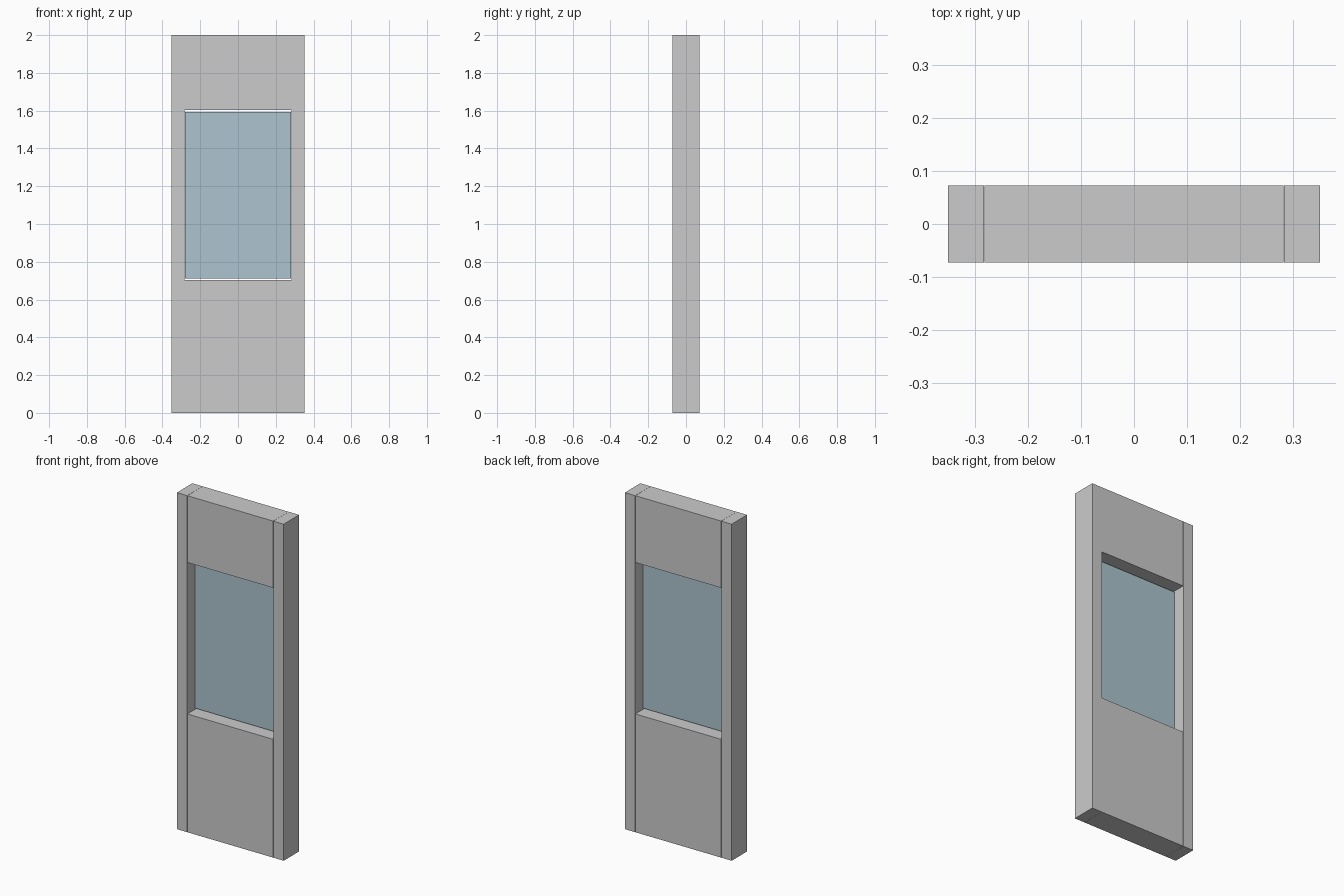
import bpy

if "Cube" in bpy.data.objects:
    bpy.data.objects.remove(bpy.data.objects["Cube"])

HALF_W, JOINT, HALF_D, HEIGHT = 0.351, 0.2825, 0.0725, 2.0


def box(name, x, y, z):
    """Box spanning the given (min, max) ranges."""
    bpy.ops.mesh.primitive_cube_add(size=1)
    ob = bpy.context.object
    ob.name = name
    ob.location = [(a + b) / 2 for a, b in (x, y, z)]
    ob.scale = [b - a for a, b in (x, y, z)]
    bpy.ops.object.transform_apply(location=True, rotation=False, scale=True)
    return ob


depth = (-HALF_D, HALF_D)

# Full-height side posts
box("left_post", (-HALF_W, -JOINT - 0.0005), depth, (0, HEIGHT))
box("right_post", (JOINT + 0.0005, HALF_W), depth, (0, HEIGHT))

# Solid panels below and above the window, with a hairline joint to the posts
inner = (-JOINT + 0.0005, JOINT - 0.0005)
box("lower_panel", inner, depth, (0, 0.703))
box("upper_panel", inner, depth, (1.603, HEIGHT))

# Thin glass pane in the middle of the depth, with a slim gap above and below
pane = box("glass_pane", (-0.28, 0.28), (-0.004, 0.004), (0.712, 1.594))
glass = bpy.data.materials.new("pale_blue_glass")
glass.diffuse_color = (0.42, 0.56, 0.63, 1)
glass.use_nodes = True
glass.node_tree.nodes["Principled BSDF"].inputs["Base Color"].default_value = glass.diffuse_color
pane.data.materials.append(glass)
